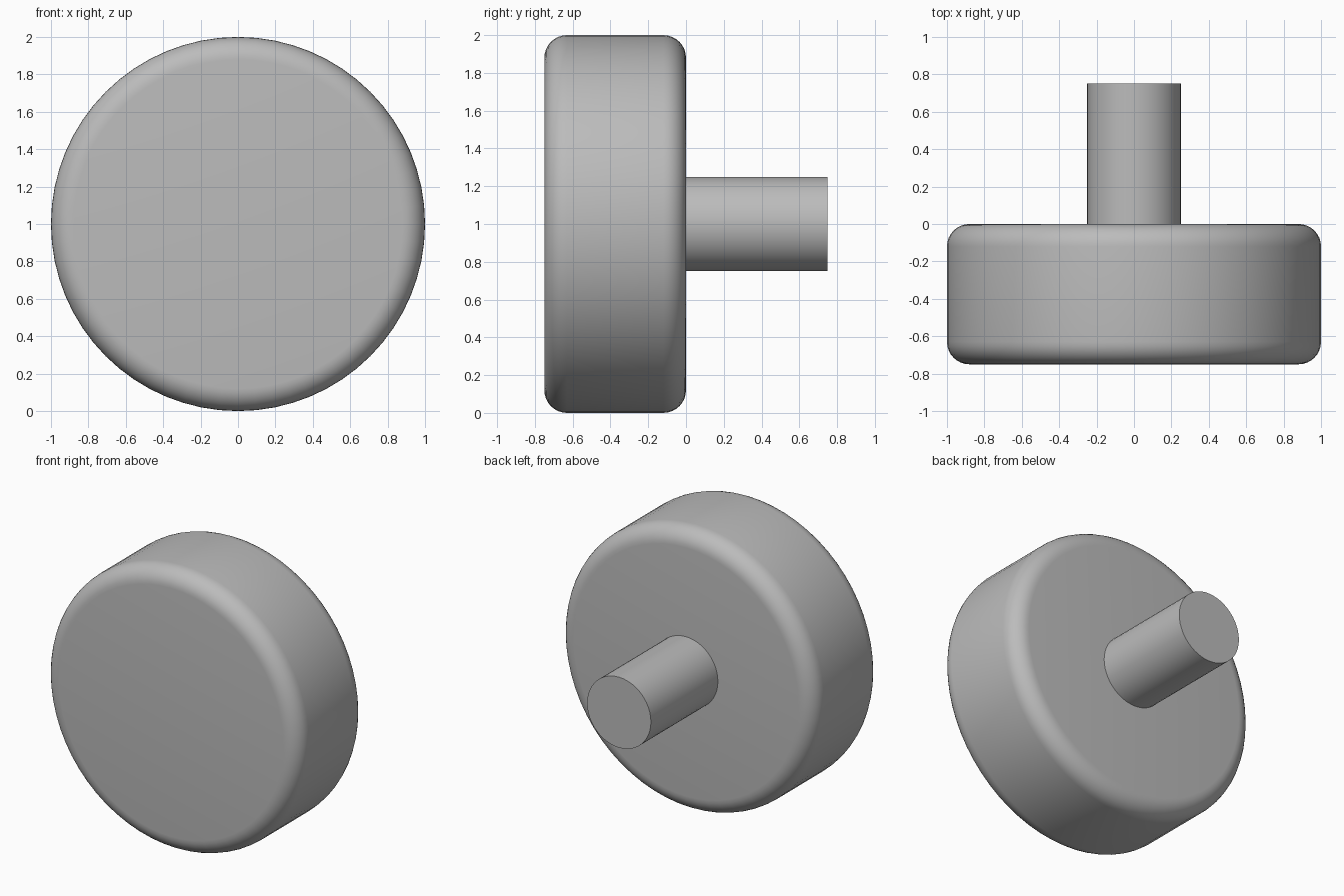
import bpy
from math import pi, radians

cube = bpy.data.objects.get("Cube")
if cube:
    bpy.data.objects.remove(cube, do_unlink=True)

# Single plain grey
grey = bpy.data.materials.new("plain_grey")
grey.use_nodes = True
colour = (0.5, 0.5, 0.5, 1)
grey.diffuse_color = colour
grey.node_tree.nodes["Principled BSDF"].inputs["Base Color"].default_value = colour


def rod(name, radius, y_front, y_back, sides, fillet=0):
    """Cylinder lying along y, with optional rounded rims."""
    bpy.ops.mesh.primitive_cylinder_add(
        vertices=sides, radius=radius, depth=y_back - y_front,
        location=(0, (y_front + y_back) / 2, 1), rotation=(pi / 2, 0, 0))
    obj = bpy.context.object
    obj.name = name
    obj.data.materials.append(grey)
    bpy.ops.object.transform_apply(location=False, rotation=True, scale=True)
    if fillet:
        bevel = obj.modifiers.new("rounded_rims", 'BEVEL')
        bevel.width = fillet
        bevel.segments = 8
        bevel.limit_method = 'ANGLE'
        bevel.angle_limit = radians(60)
        bpy.ops.object.modifier_apply(modifier=bevel.name)
    bpy.ops.object.shade_smooth_by_angle(angle=radians(30))
    return obj


# Round head with filleted rims, and the plain stem behind it
rod("knob_head", 1.0, -0.75, 0.0, 64, fillet=0.12)
rod("knob_stem", 0.25, -0.02, 0.75, 48)
